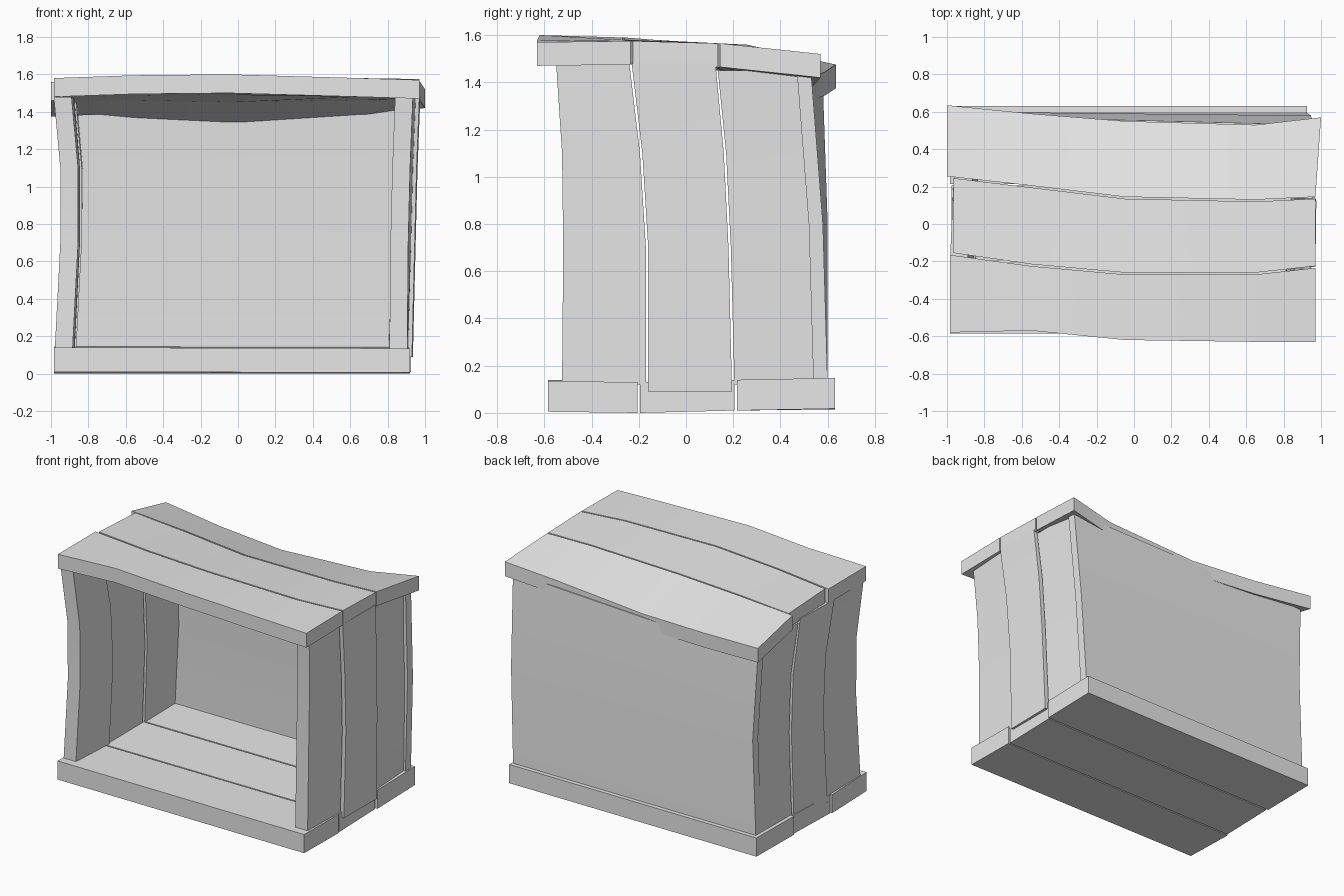
import bpy
import bmesh
import math

# Remove the default object
default_cube = bpy.data.objects.get("Cube")
if default_cube:
    bpy.data.objects.remove(default_cube, do_unlink=True)

# Single plain grey
grey = bpy.data.materials.new("plain_grey")
grey.use_nodes = True
grey.diffuse_color = (0.8, 0.8, 0.8, 1)
shader = next(n for n in grey.node_tree.nodes if n.type == "BSDF_PRINCIPLED")
shader.inputs["Base Color"].default_value = grey.diffuse_color


# Axis layouts: (along the board, across the board, outer surface) to x, y, z
def lying(along, across, outer):
    return (along, across, outer)


def side_wall(along, across, outer):
    return (outer, across, along)


def back_wall(along, across, outer):
    return (across, outer, along)


def make_board(name, sections, layout):
    """Loft a warped board through four-cornered cross-sections."""
    bm = bmesh.new()
    rings = []
    for section in sections:
        rings.append([bm.verts.new(layout(*corner)) for corner in section])
    for ring, following in zip(rings, rings[1:]):
        for i in range(4):
            j = (i + 1) % 4
            bm.faces.new((ring[i], ring[j], following[j], following[i]))
    bm.faces.new(rings[0])
    bm.faces.new(rings[-1])
    bmesh.ops.recalc_face_normals(bm, faces=bm.faces[:])
    mesh = bpy.data.meshes.new(name)
    bm.to_mesh(mesh)
    bm.free()
    mesh.materials.append(grey)
    board = bpy.data.objects.new(name, mesh)
    bpy.context.collection.objects.link(board)
    bpy.ops.object.select_all(action="DESELECT")
    board.select_set(True)
    bpy.context.view_layer.objects.active = board
    bpy.ops.object.shade_smooth_by_angle(angle=math.radians(30))


def make_wall(layout, stations, seams, depth, boards, gap=0.005):
    """Build one board between each pair of neighbouring seams.

    A seam is (across positions, outer surface positions) at the stations.
    A board is (name, lift, start shift, end shift, end skew).
    """
    for index, (name, lift, start, end, skew) in enumerate(boards):
        (u_a, v_a), (u_b, v_b) = seams[index], seams[index + 1]
        gap_a = gap if index > 0 else 0
        gap_b = gap if index < len(boards) - 1 else 0
        sections = []
        for k, t in enumerate(stations):
            t_a = t_b = t
            if k == 0:
                t_a = t_b = t + start
            elif k == len(stations) - 1:
                t_a, t_b = t + end, t + end + skew
            a, b = u_a[k] + gap_a, u_b[k] - gap_b
            outer_a, outer_b = v_a[k] + lift, v_b[k] + lift
            sections.append([
                (t_a, a, outer_a),
                (t_b, b, outer_b),
                (t_b, b, outer_b - depth),
                (t_a, a, outer_a - depth),
            ])
        make_board(name, sections, layout)


# Sagging roof of three long planks
make_wall(
    lying,
    (-.985, -.55, -.05, .65, .97),
    [
        ((-.58, -.57, -.62, -.63, -.63), (1.58, 1.595, 1.6, 1.58, 1.57)),
        ((-.16, -.22, -.265, -.265, -.23), (1.58, 1.585, 1.59, 1.58, 1.575)),
        ((.25, .2, .14, .125, .14), (1.56, 1.56, 1.55, 1.56, 1.565)),
        ((.635, .59, .55, .53, .57), (1.475, 1.445, 1.43, 1.475, 1.52)),
    ],
    0.1,
    [
        ("roof_front_plank", 0, 0, 0, 0),
        ("roof_middle_plank", 0, .02, 0, 0),
        ("roof_back_plank", 0, -.015, 0, .03),
    ],
)

# Floor planks, whose outer surface is the underside
make_wall(
    lying,
    (-.985, .92),
    [
        ((-.585, -.585), (.01, .005)),
        ((-.2, -.2), (0, 0)),
        ((.21, .21), (.01, .01)),
        ((.63, .63), (.015, .018)),
    ],
    -0.13,
    [
        ("floor_front_plank", 0, 0, 0, 0),
        ("floor_middle_plank", 0, .01, -.005, 0),
        ("floor_back_plank", 0, 0, .005, 0),
    ],
)

# Upright planks of both sides share the same seam lines
heights = (.12, .7, 1.1, 1.48)
seam_lines = [
    (-.525, -.52, -.525, -.55),
    (-.165, -.165, -.19, -.235),
    (.2, .185, .165, .13),
    (.56, .54, .52, .5),
]
left_faces = [
    (.905, .91, .92, .935),
    (.91, .925, .935, .95),
    (.915, .93, .94, .955),
    (.9, .92, .93, .95),
]
right_faces = [
    (-.98, -.95, -.95, -.985),
    (-.97, -.94, -.94, -.975),
    (-.96, -.93, -.93, -.96),
    (-.96, -.93, -.925, -.955),
]
for side, faces, depth, out in (
    ("left", left_faces, .095, .02),
    ("right", right_faces, -.095, -.01),
):
    make_wall(
        side_wall,
        heights,
        list(zip(seam_lines, faces)),
        depth,
        [
            (side + "_front_plank", 0, 0, 0, 0),
            (side + "_middle_plank", out, -.03, 0, 0),
            (side + "_back_plank", 0, 0, -.03, 0),
        ],
    )

# Leaning back panel
make_wall(
    back_wall,
    (.12, .8, 1.38),
    [
        ((-.96, -.935, -.96), (.6, .6, .58)),
        ((.915, .945, .965), (.6, .58, .53)),
    ],
    0.06,
    [("back_panel", 0, 0, 0, .06)],
)
